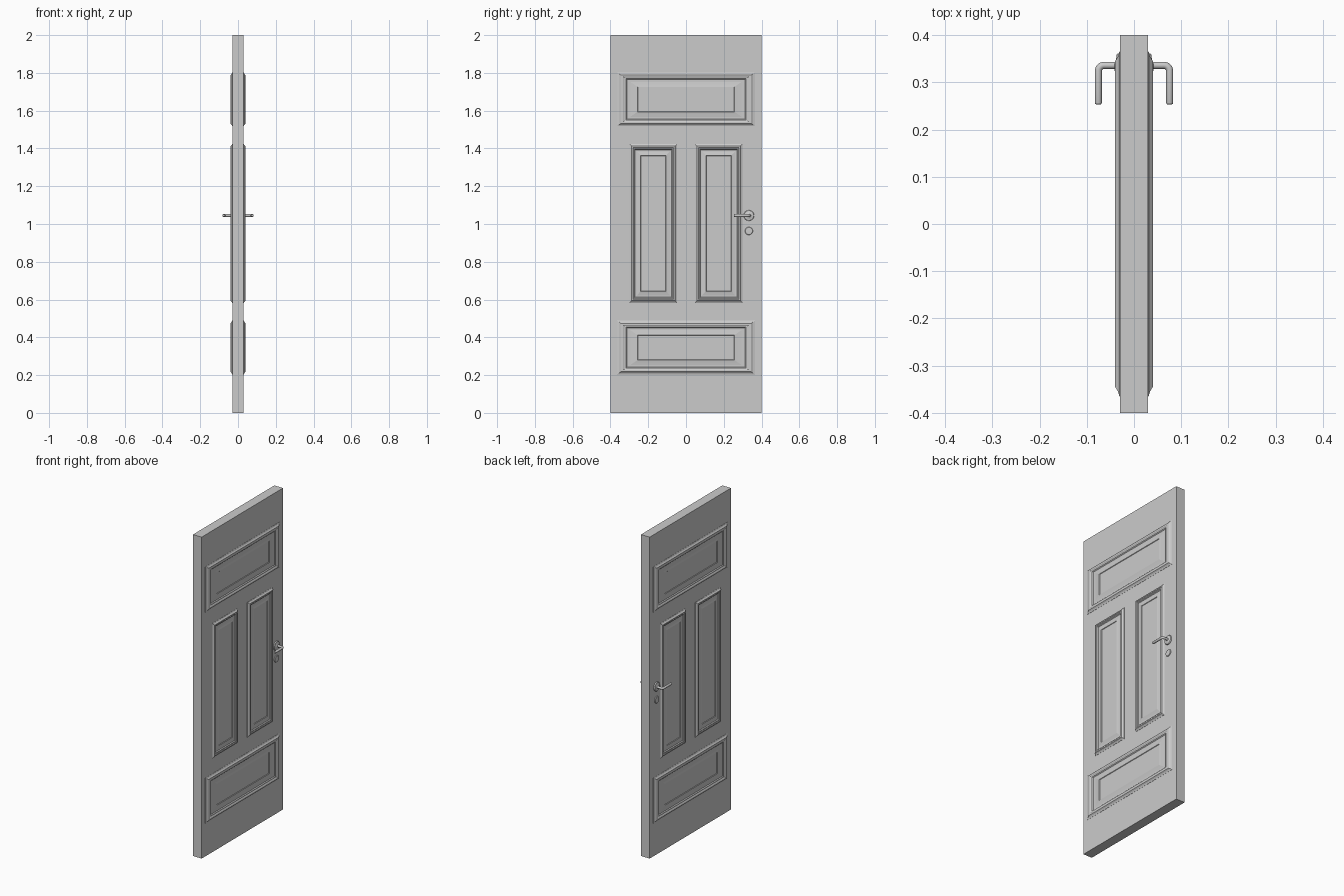
import bpy, bmesh, math
from mathutils import Vector

if "Cube" in bpy.data.objects:
    bpy.data.objects.remove(bpy.data.objects["Cube"])


def make_object(name, bm, smooth=False, mirror=True):
    bmesh.ops.recalc_face_normals(bm, faces=bm.faces)
    mesh = bpy.data.meshes.new(name)
    bm.to_mesh(mesh)
    bm.free()
    obj = bpy.data.objects.new(name, mesh)
    bpy.context.collection.objects.link(obj)
    if smooth:
        bpy.ops.object.select_all(action='DESELECT')
        obj.select_set(True)
        bpy.context.view_layer.objects.active = obj
        bpy.ops.object.shade_smooth_by_angle(angle=math.radians(40))
    if mirror:  # same fitting on the other door face
        mod = obj.modifiers.new("both_faces", 'MIRROR')
        mod.use_clip = False
        mod.use_mirror_merge = False
    return obj


def bridge_rings(bm, rings):
    for a, b in zip(rings, rings[1:]):
        n = len(a)
        for i in range(n):
            j = (i + 1) % n
            bm.faces.new((a[i], a[j], b[j], b[i]))
    bm.faces.new(rings[0])
    bm.faces.new(rings[-1])


# moulding section: (fraction of the way to the field, height x)
PROFILE = [(0, 0.029), (0, 0.031), (0.09, 0.034), (0.17, 0.04), (0.27, 0.04),
           (0.33, 0.037), (0.40, 0.037), (0.46, 0.032), (0.60, 0.032),
           (0.78, 0.034), (0.92, 0.036), (0.95, 0.033), (1.0, 0.033)]


def panel(name, y, z, hy, hz, inset_y, inset_z):
    bm = bmesh.new()
    rings = []
    for t, x in PROFILE:
        a, b = hy - inset_y * t, hz - inset_z * t
        rings.append([bm.verts.new((x, y + sy * a, z + sz * b))
                      for sy, sz in ((-1, -1), (1, -1), (1, 1), (-1, 1))])
    bridge_rings(bm, rings)
    make_object(name, bm)


def disc(name, y, z, section, sides=32):
    bm = bmesh.new()
    rings = []
    for r, x in section:
        rings.append([bm.verts.new((x, y + r * math.cos(k * math.tau / sides),
                                    z + r * math.sin(k * math.tau / sides)))
                      for k in range(sides)])
    bridge_rings(bm, rings)
    make_object(name, bm, smooth=True)


# door slab
bm = bmesh.new()
bmesh.ops.create_cube(bm, size=1)
for v in bm.verts:
    v.co = Vector((v.co.x * 0.06, v.co.y * 0.8, v.co.z * 2 + 1))
make_object("door_slab", bm, mirror=False)

# raised panels
panel("top_panel", 0, 1.66, 0.365, 0.142, 0.117, 0.082)
panel("bottom_panel", 0, 0.346, 0.365, 0.142, 0.117, 0.082)
panel("left_panel", -0.173, 1.003, 0.125, 0.42, 0.063, 0.066)
panel("right_panel", 0.173, 1.003, 0.125, 0.42, 0.063, 0.066)

# round plates behind the lever and over the keyhole
HY, HZ = 0.333, 1.045
disc("handle_rose", HY, HZ, [(0.028, 0.029), (0.028, 0.034), (0.026, 0.0365),
                             (0.021, 0.037), (0.012, 0.039), (0.009, 0.041)])
disc("keyhole_rose", HY, 0.963, [(0.021, 0.029), (0.021, 0.033), (0.019, 0.035),
                                 (0.012, 0.0355)])

# lever: round bar swept along a bent path
R, BEND = 0.0075, 0.012
X1, Y0, Y1 = 0.0755, 0.336, 0.253
path = [(0.03, Y0, 0, R)]
for k in range(7):
    a = math.radians(90 - 15 * k)
    path.append((X1 - BEND + BEND * math.cos(a), Y0 - BEND + BEND * math.sin(a),
                 math.radians(15 * k), R))
path += [(X1, Y1 + 0.004, math.pi / 2, R), (X1, Y1 + 0.001, math.pi / 2, R * 0.85),
         (X1, Y1, math.pi / 2, R * 0.55)]
bm = bmesh.new()
rings = []
for x, y, turn, r in path:
    side = Vector((math.sin(turn), math.cos(turn), 0))
    rings.append([bm.verts.new(Vector((x, y, HZ)) + side * r * math.cos(k * math.tau / 16)
                               + Vector((0, 0, r * math.sin(k * math.tau / 16))))
                  for k in range(16)])
bridge_rings(bm, rings)
make_object("lever_handle", bm, smooth=True)
